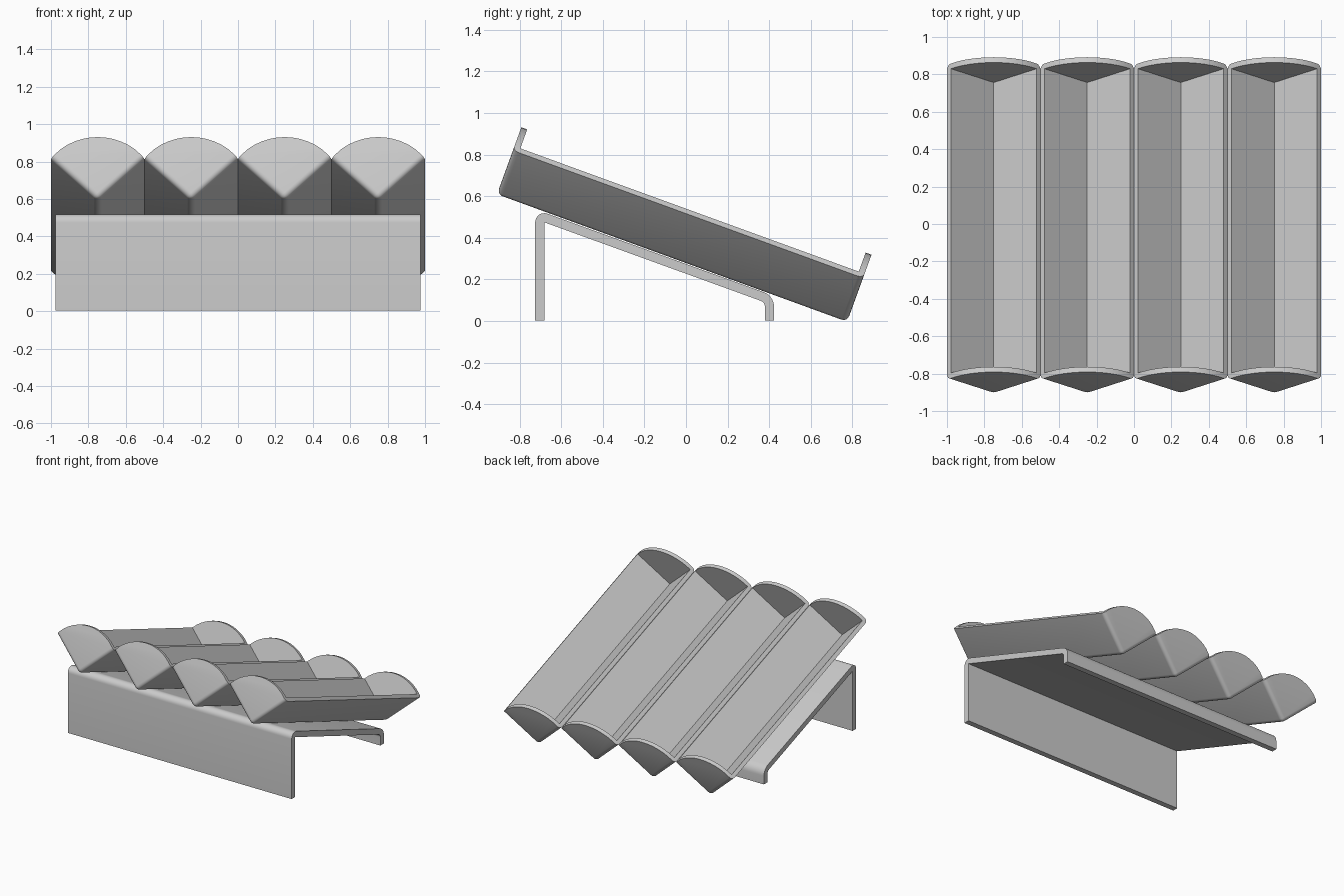
import bpy, bmesh, math

if "Cube" in bpy.data.objects:
    bpy.data.objects.remove(bpy.data.objects["Cube"])

TILT = math.radians(20)
T = 0.03                      # tray wall thickness
U0, U1 = -1.062, 0.729        # tray outer ends along the slope
ARC = 12                      # segments in each arched end plate


def finish(bm, name):
    bmesh.ops.recalc_face_normals(bm, faces=bm.faces[:])
    me = bpy.data.meshes.new(name)
    bm.to_mesh(me)
    bm.free()
    ob = bpy.data.objects.new(name, me)
    bpy.context.collection.objects.link(ob)
    bpy.ops.object.select_all(action='DESELECT')
    ob.select_set(True)
    bpy.context.view_layer.objects.active = ob
    bpy.ops.object.shade_smooth_by_angle(angle=math.radians(30))
    return ob


def arch(hx, v):
    """Points of the arched top, left corner to right corner."""
    hw, base, top = 0.2295, 0.507, 0.604
    s = top - base
    r = (hw * hw + s * s) / (2 * s)
    a = math.asin(hw / r)
    pts = [(r * math.sin(t), top - r + r * math.cos(t))
           for t in (-a + 2 * a * i / ARC for i in range(1, ARC))]
    return [(-hx, v)] + pts + [(hx, v)]


def skin(bm, hx, v, tip, u0, u1):
    """One V-shaped skin with two end plates; returns rim loop and faces."""
    ends = []
    for u in (u0, u1):
        a = bm.verts.new((0, u, tip))
        ends.append((a, [bm.verts.new((x, u, z)) for x, z in arch(hx, v)]))
    (a0, t0), (a1, t1) = ends
    faces = [bm.faces.new(f) for f in (
        [a0, t0[-1], t1[-1], a1], [a0, a1, t1[0], t0[0]],
        [a0] + t0, ([a1] + t1)[::-1])]
    return t0 + t1[::-1], faces


def tray(name, x):
    bm = bmesh.new()
    inner, _ = skin(bm, 0.2295, 0.507, 0.291, U0 + T, U1 - T)
    outer, of = skin(bm, 0.25, 0.485, 0.25, U0, U1)
    n = len(inner)
    for i in range(n):
        j = (i + 1) % n
        bm.faces.new((inner[i], inner[j], outer[j], outer[i]))
    # round the outside of the folds
    folds = [e for e in bm.edges if all(f in of for f in e.link_faces)]
    bmesh.ops.recalc_face_normals(bm, faces=bm.faces[:])
    bmesh.ops.bevel(bm, geom=folds, offset=0.029, offset_type='OFFSET',
                    segments=4, profile=0.5, affect='EDGES')
    ob = finish(bm, name)
    ob.location.x = x
    ob.rotation_euler.x = -TILT


# four tilted V-shaped trays side by side
for i in range(4):
    tray(f"tray_{i + 1}", -0.75 + 0.5 * i)


# bent sheet stand: tall front leg, sloping panel, short rear lip
def bend(cy, cz, r, a0, a1, n=8):
    return [(cy + r * math.cos(math.radians(a0 + (a1 - a0) * i / n)),
             cz + r * math.sin(math.radians(a0 + (a1 - a0) * i / n)))
            for i in range(n + 1)]


W = 0.044
rc = (0.348, 0.068)
profile = ([(-0.725, 0.003)] + bend(-0.681, 0.474, W, 180, 70)
           + bend(*rc, 0.075, 70, 0) + [(0.423, 0.003), (0.379, 0.003)]
           + bend(*rc, 0.075 - W, 0, 70) + [(-0.681, 0.474), (-0.681, 0.003)])
bm = bmesh.new()
face = bm.faces.new([bm.verts.new((-0.975, y, z)) for y, z in profile])
ext = bmesh.ops.extrude_face_region(bm, geom=[face])
bmesh.ops.translate(bm, vec=(1.95, 0, 0),
                    verts=[g for g in ext['geom'] if isinstance(g, bmesh.types.BMVert)])
if not any(f.calc_center_median().x < -0.97 for f in bm.faces):
    bm.faces.new([v for v in bm.verts if v.co.x < 0][:len(profile)])
finish(bm, "bent_sheet_stand")
